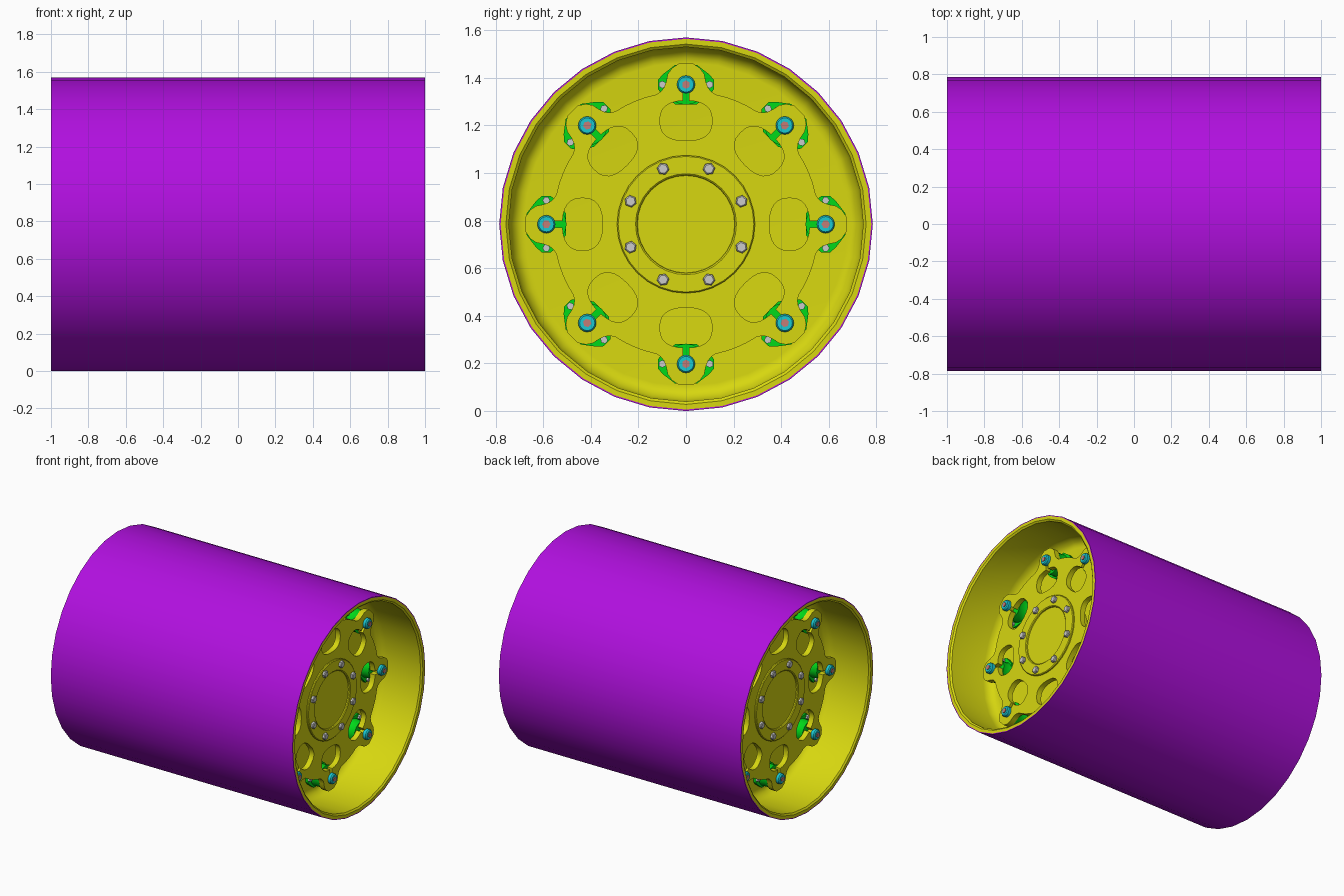
import bpy, bmesh
from math import sin, cos, pi, radians, copysign
from mathutils import Matrix, Vector

if "Cube" in bpy.data.objects:
    bpy.data.objects.remove(bpy.data.objects["Cube"])

R = 0.785  # drum radius and axle height


def material(name, rgb):
    m = bpy.data.materials.new(name)
    m.diffuse_color = (*rgb, 1)
    m.use_nodes = True
    m.node_tree.nodes["Principled BSDF"].inputs["Base Color"].default_value = m.diffuse_color
    return m


purple = material("purple", (0.44, 0.005, 0.74))
yellow = material("yellow", (0.68, 0.68, 0.005))
green = material("green", (0.0, 0.7, 0.01))
cyan = material("cyan", (0.01, 0.58, 0.65))
red = material("red", (0.55, 0.2, 0.18))


def finish(bm, name, mat):
    """Clean up, smooth shallow edges and return a mesh."""
    bmesh.ops.remove_doubles(bm, verts=bm.verts, dist=1e-5)
    bmesh.ops.recalc_face_normals(bm, faces=bm.faces)
    for f in bm.faces:
        f.smooth = True
    for e in bm.edges:
        e.smooth = e.calc_face_angle(0) < radians(35)
    me = bpy.data.meshes.new(name)
    bm.to_mesh(me)
    bm.free()
    if mat:
        me.materials.append(mat)
    return me


def lathe(name, profile, n, mat=None, closed=False):
    """Turn (x, radius) points around the x axis."""
    bm = bmesh.new()
    rings = [[bm.verts.new((x, r * sin(2 * pi * k / n), r * cos(2 * pi * k / n)))
              for k in range(n)] for x, r in profile]
    pairs = list(zip(rings, rings[1:])) + ([(rings[-1], rings[0])] if closed else [])
    for a, b in pairs:
        for k in range(n):
            j = (k + 1) % n
            bm.faces.new((a[k], a[j], b[j], b[k]))
    bmesh.ops.dissolve_degenerate(bm, dist=1e-6, edges=bm.edges)
    return finish(bm, name, mat)


def prism(name, outline, x0, x1, mat=None):
    """Extrude a (y, z) outline along x."""
    bm = bmesh.new()
    f = bm.faces.new([bm.verts.new((x0, y, z)) for y, z in outline])
    g = bmesh.ops.extrude_face_region(bm, geom=[f])["geom"]
    bmesh.ops.translate(bm, vec=(x1 - x0, 0, 0),
                        verts=[v for v in g if isinstance(v, bmesh.types.BMVert)])
    return finish(bm, name, mat)


def place(mesh, matrix):
    ob = bpy.data.objects.new(mesh.name, mesh)
    bpy.context.collection.objects.link(ob)
    ob.matrix_world = matrix


def turned(p, a):
    return (p[0] * cos(a) + p[1] * sin(a), -p[0] * sin(a) + p[1] * cos(a))


def lobed_plate():
    """Eight-lobed drive plate with slotted holes, built from a filled curve."""
    cu = bpy.data.curves.new("drive_plate", 'CURVE')
    cu.dimensions, cu.fill_mode, cu.extrude = '2D', 'BOTH', 0.02

    def spline(pts):
        s = cu.splines.new('POLY')
        s.points.add(len(pts) - 1)
        for q, p in zip(s.points, pts):
            q.co = (p[0], p[1], 0, 1)
        s.use_cyclic_u = True

    half = [(0.03, 0.675), (0.06, 0.655), (0.077, 0.63), (0.083, 0.60),
            (0.092, 0.575), (0.105, 0.558), (0.125, 0.545)]
    lobe = [(-u, v) for u, v in reversed(half)] + half
    lobe += [(0.56 * sin(radians(d)), 0.56 * cos(radians(d))) for d in (18, 22.5, 27)]
    spline([turned(p, k * pi / 4) for k in range(8) for p in lobe])
    # rounded hole with a narrow slot running out to the mount bolt
    hole = [(0.013, 0.56)]
    for k in range(1, 24):
        t = 2 * pi * k / 24
        s, c = sin(t), cos(t)
        hole.append((0.11 * copysign(abs(s) ** 0.8, s), 0.435 + 0.084 * copysign(abs(c) ** 0.8, c)))
    hole = [hole[0], (0.013, 0.519)] + hole[1:] + [(-0.013, 0.519), (-0.013, 0.56)]
    for k in range(8):
        spline([turned(p, k * pi / 4) for p in hole])
    ob = bpy.data.objects.new("drive_plate", cu)
    bpy.context.collection.objects.link(ob)
    me = bpy.data.meshes.new_from_object(ob.evaluated_get(bpy.context.evaluated_depsgraph_get()))
    bpy.data.objects.remove(ob)
    # curve plane x, y becomes world y, z
    me.transform(Matrix(((0, 0, 1, 0.75), (1, 0, 0, 0), (0, 1, 0, 0), (0, 0, 0, 1))))
    bm = bmesh.new()
    bm.from_mesh(me)
    me.materials.clear()
    return finish(bm, "drive_plate", yellow)


# Outer skin over the full length
axle = Matrix.Translation((0, 0, R))
place(lathe("drum_skin", [(-1, R), (1, R), (1, 0.779), (-1, 0.779)], 32, purple, True), axle)

# End parts, shared by both ends
drum_end = lathe("drum_end", [(0.60, 0), (0.60, 0.779), (1, 0.779), (1, 0.757), (0.99, 0.745),
                              (0.71, 0.745), (0.68, 0.738), (0.655, 0.72), (0.642, 0.70),
                              (0.64, 0.68), (0.64, 0)], 32, yellow)
plate = lobed_plate()
hub = lathe("hub_flange", [(0.63, 0), (0.63, 0.27), (0.74, 0.27), (0.74, 0.29), (0.778, 0.29),
                           (0.783, 0.285), (0.783, 0.212), (0.778, 0.206), (0.745, 0.2),
                           (0.745, 0)], 32, yellow)

# Rubber mount: diamond base plate and round body
corner = [(0.118, 0.02), (0.095, 0.045), (0.045, 0.083)]
right = corner[::-1] + [(u, -v) for u, v in corner]
base = prism("mount_base", right + [(-u, v) for u, v in reversed(right)], 0.638, 0.66, green)
body = lathe("mount_body", [(0.65, 0), (0.65, 0.085), (0.67, 0.08), (0.71, 0.08),
                            (0.73, 0.085), (0.731, 0)], 20, green)

# Fasteners
washer = lathe("mount_bolt", [(0.765, 0), (0.765, 0.038), (0.79, 0.038), (0.798, 0.032),
                              (0.798, 0)], 16, cyan)
socket = lathe("bolt_centre", [(0.795, 0), (0.795, 0.018), (0.803, 0.018), (0.803, 0)], 6, red)
hub_bolt = lathe("hub_bolt", [(0.78, 0), (0.78, 0.026), (0.797, 0.026), (0.802, 0.02),
                              (0.802, 0)], 6)
base_bolt = lathe("base_bolt", [(0.655, 0), (0.655, 0.016), (0.675, 0.016), (0.675, 0)], 6)

for end in (0, pi):
    frame = axle @ Matrix.Rotation(end, 4, 'Z')
    for part in (drum_end, plate, hub):
        place(part, frame)
    for k in range(8):
        spoke = frame @ Matrix.Rotation(k * pi / 4, 4, 'X')
        seat = spoke @ Matrix.Translation((0, 0, 0.587))
        for part in (base, body, washer, socket):
            place(part, seat)
        for u in (-0.1, 0.1):
            place(base_bolt, seat @ Matrix.Translation((0, u, 0)))
        place(hub_bolt, spoke @ Matrix.Rotation(pi / 8, 4, 'X') @ Matrix.Translation((0, 0, 0.252)))
